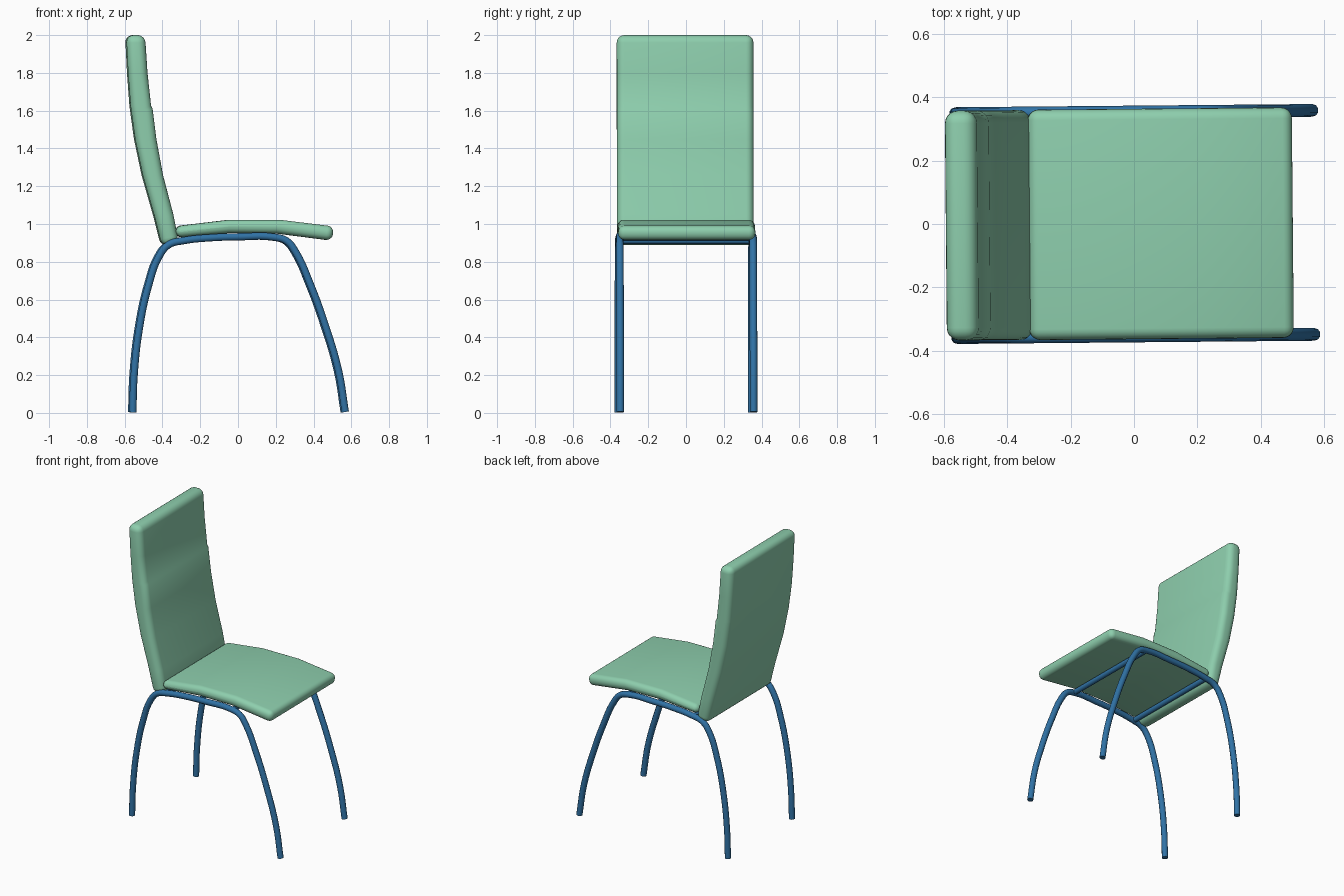
import bpy, bmesh, math

if "Cube" in bpy.data.objects:
    bpy.data.objects.remove(bpy.data.objects["Cube"])

SKEW = 0.009  # the whole chair is turned very slightly about z


def material(name, color):
    m = bpy.data.materials.new(name)
    m.diffuse_color = color
    m.use_nodes = True
    m.node_tree.nodes["Principled BSDF"].inputs["Base Color"].default_value = m.diffuse_color
    return m


GREEN = material("green_cushion", (0.27, 0.62, 0.42, 1))
BLUE = material("blue_tube", (0.03, 0.17, 0.38, 1))


def finish(obj, mat):
    obj.data.materials.append(mat)
    obj.rotation_euler.z = SKEW


def slab(name, side_a, side_b, half_width, radius):
    """Curved pad: two (x, z) profile lines extruded in y, outline rounded."""
    bm = bmesh.new()
    rings = []
    for (ax, az), (bx, bz) in zip(side_a, side_b):
        rings.append([bm.verts.new(p) for p in (
            (ax, -half_width, az), (ax, half_width, az),
            (bx, half_width, bz), (bx, -half_width, bz))])
    for r, s in zip(rings, rings[1:]):
        for i in range(4):
            j = (i + 1) % 4
            bm.faces.new((r[i], r[j], s[j], s[i]))
    bm.faces.new(rings[0][::-1])
    bm.faces.new(rings[-1])
    bmesh.ops.recalc_face_normals(bm, faces=bm.faces[:])
    edges = [e for e in bm.edges if e.calc_face_angle() > math.radians(50)]
    bmesh.ops.bevel(bm, geom=edges, offset=radius, offset_type='OFFSET',
                    segments=5, profile=0.5, affect='EDGES', clamp_overlap=False)
    mesh = bpy.data.meshes.new(name)
    bm.to_mesh(mesh)
    bm.free()
    obj = bpy.data.objects.new(name, mesh)
    bpy.context.collection.objects.link(obj)
    finish(obj, GREEN)
    bpy.ops.object.select_all(action='DESELECT')
    obj.select_set(True)
    bpy.context.view_layer.objects.active = obj
    bpy.ops.object.shade_smooth_by_angle(angle=math.radians(35))
    return obj


def tube(name, points, radius):
    """Round bent tube through the points."""
    cu = bpy.data.curves.new(name, 'CURVE')
    cu.dimensions = '3D'
    cu.bevel_depth = radius
    cu.bevel_resolution = 3
    cu.resolution_u = 5
    cu.use_fill_caps = True
    sp = cu.splines.new('BEZIER')
    sp.bezier_points.add(len(points) - 1)
    for bp, p in zip(sp.bezier_points, points):
        bp.co = p
        bp.handle_left_type = bp.handle_right_type = 'AUTO'
    obj = bpy.data.objects.new(name, cu)
    bpy.context.collection.objects.link(obj)
    finish(obj, BLUE)
    return obj


# Seat pad
slab("seat",
     [(-0.335, 0.988), (-0.05, 1.022), (0.22, 1.022), (0.505, 0.987)],
     [(-0.33, 0.928), (-0.05, 0.952), (0.20, 0.950), (0.495, 0.912)],
     0.363, 0.034)

# Backrest, with a shallow crease across the front
slab("backrest",
     [(-0.315, 0.90), (-0.345, 1.05), (-0.40, 1.26), (-0.435, 1.45),
      (-0.455, 1.61), (-0.463, 1.625), (-0.482, 1.8), (-0.495, 2.0)],
     [(-0.405, 0.88), (-0.448, 1.05), (-0.508, 1.26), (-0.548, 1.45),
      (-0.570, 1.61), (-0.572, 1.625), (-0.585, 1.8), (-0.595, 2.0)],
     0.362, 0.04)

# Side frames: rear leg, seat rail and front leg in one bent tube
PATH = [(-0.56, 0.003), (-0.553, 0.2), (-0.525, 0.45), (-0.475, 0.68),
        (-0.42, 0.83), (-0.37, 0.89), (-0.29, 0.912), (-0.15, 0.927),
        (0.0, 0.932), (0.19, 0.930), (0.255, 0.91), (0.30, 0.855),
        (0.38, 0.68), (0.46, 0.46), (0.53, 0.22), (0.565, 0.005)]
for side, y in (("left", -0.353), ("right", 0.353)):
    tube(side + "_leg_frame", [(x, y, z) for x, z in PATH], 0.02)

# Cross bars under the seat
for name, x, z in (("front_cross_bar", 0.20, 0.928), ("rear_cross_bar", -0.30, 0.912)):
    tube(name, [(x, -0.353, z), (x, 0.353, z)], 0.018)
